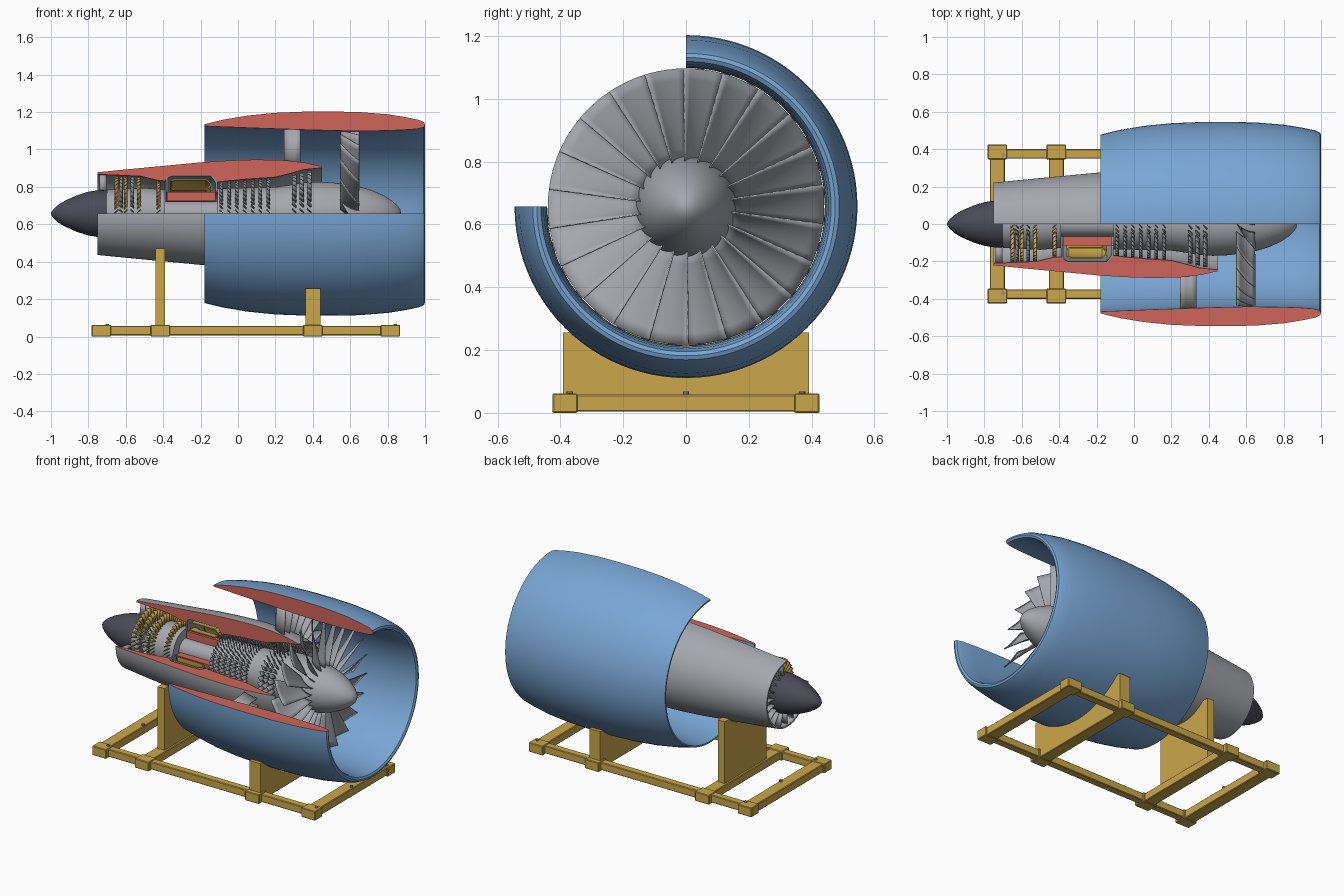
import bpy, bmesh
from math import sin, cos, pi, radians, sqrt

cube = bpy.data.objects.get("Cube")
if cube:
    bpy.data.objects.remove(cube, do_unlink=True)

AXIS_Z = 0.657      # height of the engine axis
CUT = radians(270)  # casings are opened by a quarter turn


def material(name, r, g, b):
    m = bpy.data.materials.new(name)
    m.use_nodes = True
    m.diffuse_color = (r, g, b, 1)
    m.node_tree.nodes["Principled BSDF"].inputs["Base Color"].default_value = (r, g, b, 1)
    return m


BLUE = material("nacelle blue", 0.19, 0.38, 0.66)
RED = material("cut face red", 0.62, 0.13, 0.10)
GREY = material("metal grey", 0.38, 0.39, 0.42)
STEEL = material("blade steel", 0.27, 0.28, 0.30)
DARK = material("exhaust dark grey", 0.07, 0.07, 0.095)
GOLD = material("gold", 0.60, 0.39, 0.07)


def finish(name, bm, mats, smooth=True):
    mesh = bpy.data.meshes.new(name)
    bmesh.ops.recalc_face_normals(bm, faces=bm.faces)
    bm.to_mesh(mesh)
    bm.free()
    ob = bpy.data.objects.new(name, mesh)
    bpy.context.collection.objects.link(ob)
    for m in mats:
        mesh.materials.append(m)
    if smooth:
        bpy.ops.object.select_all(action='DESELECT')
        ob.select_set(True)
        bpy.context.view_layer.objects.active = ob
        bpy.ops.object.shade_smooth_by_angle(angle=radians(35))
    return ob


def polar(x, r, a):
    # angle runs from the top, through the back, to the bottom
    return (x, r * sin(a), AXIS_Z + r * cos(a))


def casing(name, profile, mat, steps=72):
    """Closed (x, radius) profile swept three quarters round, with red cut faces."""
    bm = bmesh.new()
    rings = [[bm.verts.new(polar(x, r, CUT * i / steps)) for x, r in profile]
             for i in range(steps + 1)]
    n = len(profile)
    for a, b in zip(rings, rings[1:]):
        for j in range(n):
            k = (j + 1) % n
            bm.faces.new((a[j], a[k], b[k], b[j]))
    for ring in (rings[0], rings[-1]):
        bm.faces.new(ring).material_index = 1
    return finish(name, bm, [mat, RED])


def spindle(name, profile, mat, steps=64):
    """Open (x, radius) profile turned all the way round."""
    bm = bmesh.new()
    rings = [[bm.verts.new(polar(x, r, 2 * pi * i / steps)) for x, r in profile]
             for i in range(steps)]
    for i in range(steps):
        a, b = rings[i], rings[(i + 1) % steps]
        for j in range(len(profile) - 1):
            bm.faces.new((a[j], a[j + 1], b[j + 1], b[j]))
    bmesh.ops.remove_doubles(bm, verts=bm.verts, dist=1e-5)
    return finish(name, bm, [mat])


def blade_ring(name, stages, count, mat, thick, rows=2, cols=2, camber=0.0, span=2 * pi):
    """Stages are (x, r_in, r_out, half chord along x, half width at root, at tip)."""
    bm = bmesh.new()
    for x, r0, r1, half, w0, w1 in stages:
        for b in range(count):
            base = span * (b + 0.5) / count
            grid = []
            for i in range(rows):
                t = i / (rows - 1)
                r = r0 + (r1 - r0) * t
                w = w0 + (w1 - w0) * t
                row = []
                for j in range(cols):
                    c = 2 * j / (cols - 1) - 1
                    a = base - (c * w + camber * (1 - c * c)) / r
                    row.append(bm.verts.new(polar(x + c * half, r, a)))
                grid.append(row)
            for p, q in zip(grid, grid[1:]):
                for j in range(cols - 1):
                    bm.faces.new((p[j], p[j + 1], q[j + 1], q[j]))
    ob = finish(name, bm, [mat])
    mod = ob.modifiers.new("thickness", 'SOLIDIFY')
    mod.thickness = thick
    mod.offset = 0
    return ob


def box(name, x, y, z, bevel=0.004):
    bm = bmesh.new()
    bmesh.ops.create_cube(bm, size=1)
    for v in bm.verts:
        v.co = [lo + (hi - lo) * (c + 0.5) for c, (lo, hi) in zip(v.co, (x, y, z))]
    ob = finish(name, bm, [GOLD], smooth=False)
    mod = ob.modifiers.new("soft edges", 'BEVEL')
    mod.width = bevel
    mod.segments = 1
    return ob


# Outer nacelle and core cowl
casing("nacelle", [(-0.18, 0.478), (-0.08, 0.502), (0.05, 0.524), (0.2, 0.539), (0.35, 0.545),
                   (0.5, 0.546), (0.65, 0.543), (0.8, 0.531), (0.9, 0.515), (0.97, 0.5),
                   (0.995, 0.488), (1.0, 0.475), (0.993, 0.462), (0.96, 0.453), (0.88, 0.447),
                   (0.75, 0.443), (0.6, 0.442), (0.4, 0.447), (0.1, 0.457), (-0.18, 0.468)], BLUE)
casing("core_cowl", [(-0.75, 0.221), (-0.6, 0.236), (-0.4, 0.255), (-0.2, 0.274), (-0.05, 0.284),
                     (0.1, 0.289), (0.25, 0.285), (0.36, 0.272), (0.45, 0.252), (0.45, 0.245),
                     (0.35, 0.235), (0.28, 0.215), (0.2, 0.195), (0.05, 0.185), (-0.06, 0.175),
                     (-0.11, 0.168), (-0.14, 0.205), (-0.36, 0.205), (-0.39, 0.175),
                     (-0.43, 0.178), (-0.52, 0.2), (-0.65, 0.206), (-0.75, 0.21)], GREY)

# Combustion section: inner sleeve, gold liner, thin outer wall
casing("combustor_sleeve", [(-0.38, 0.068), (-0.12, 0.068), (-0.12, 0.116), (-0.38, 0.116)], RED)
liner = casing("combustor_liner", [(-0.36, 0.135), (-0.345, 0.125), (-0.17, 0.125), (-0.145, 0.145),
                                   (-0.145, 0.165), (-0.17, 0.185), (-0.345, 0.185), (-0.36, 0.175),
                                   (-0.352, 0.172), (-0.34, 0.178), (-0.172, 0.178), (-0.153, 0.163),
                                   (-0.153, 0.147), (-0.172, 0.132), (-0.34, 0.132), (-0.352, 0.138)], GOLD)
liner.data.materials[1] = GOLD
wall = casing("combustor_wall", [(-0.385, 0.116), (-0.375, 0.116), (-0.375, 0.19), (-0.355, 0.2),
                                 (-0.145, 0.2), (-0.12, 0.165), (-0.12, 0.116), (-0.11, 0.116),
                                 (-0.11, 0.17), (-0.14, 0.206), (-0.36, 0.206), (-0.385, 0.19)], STEEL)
wall.data.materials[1] = STEEL

# Rotating core with nose cone, and the exhaust plug
spindle("rotor_core", [(0.872, 0), (0.868, 0.02), (0.855, 0.04), (0.825, 0.068), (0.78, 0.097),
                       (0.72, 0.124), (0.65, 0.145), (0.58, 0.157), (0.5, 0.167), (0.42, 0.17),
                       (0.34, 0.165), (0.27, 0.152), (0.2, 0.142), (0.1, 0.14), (-0.11, 0.135),
                       (-0.11, 0.066), (-0.39, 0.066), (-0.39, 0.128), (-0.5, 0.138),
                       (-0.7, 0.128), (-0.7, 0)], GREY)
spindle("exhaust_plug", [(-0.7, 0), (-0.7, 0.124), (-0.74, 0.126), (-0.8, 0.117), (-0.86, 0.098),
                         (-0.92, 0.072), (-0.96, 0.048), (-0.985, 0.026), (-0.997, 0.01),
                         (-1.0, 0)], DARK)

# Fan, guide vanes and the small blade stages
blade_ring("fan_blades", [(0.597, 0.145, 0.44, 0.05, 0.024, 0.07)], 22, GREY, 0.005,
           rows=9, cols=6, camber=0.012)
blade_ring("outlet_guide_vanes", [(0.29, 0.27, 0.453, 0.043, 0.012, 0.012)], 24, GREY, 0.006,
           rows=3, cols=4, camber=0.006, span=CUT)
blade_ring("booster_blades", [(0.3 + 0.04 * i, 0.15, 0.212 + 0.009 * i, 0.01, 0.009, 0.011)
                              for i in range(3)], 36, STEEL, 0.005)
blade_ring("compressor_blades", [(-0.09 + 0.042 * i, 0.13, 0.172 + 0.003 * i, 0.008, 0.007, 0.009)
                                 for i in range(7)], 40, STEEL, 0.004)
blade_ring("turbine_blades", [(x, 0.125, top, 0.009, -0.007, -0.009) for x, top in
                              ((-0.65, 0.203), (-0.6, 0.2), (-0.53, 0.198), (-0.425, 0.175))],
           40, GOLD, 0.004)
blade_ring("turbine_stators", [(x, 0.125, 0.2, 0.008, 0.006, 0.008) for x in (-0.625, -0.565)],
           36, STEEL, 0.003)
blade_ring("exhaust_struts", [(-0.722, 0.12, 0.212, 0.018, 0, 0)], 14, GREY, 0.008, span=CUT)

# Stand: two rails, four crossbars with end blocks, bolts
for side, y in (("right", -0.375), ("left", 0.375)):
    box(side + "_rail", (-0.73, 0.82), (y - 0.025, y + 0.025), (0.006, 0.057))
bolts = bmesh.new()
for n, x in enumerate((-0.73, -0.415, 0.4, 0.815)):
    box(f"crossbar_{n}", (x - 0.04, x + 0.04), (-0.4, 0.4), (0.004, 0.058))
    for s in (-1, 1):
        ys = sorted((s * 0.345, s * 0.425))
        box(f"end_block_{n}_{'left' if s > 0 else 'right'}", (x - 0.052, x + 0.052), ys, (0, 0.062))
for x in (-0.7, 0.84):
    for y in (-0.37, 0, 0.37):
        res = bmesh.ops.create_cone(bolts, cap_ends=True, segments=10, radius1=0.01,
                                    radius2=0.01, depth=0.02)
        bmesh.ops.translate(bolts, verts=res["verts"], vec=(x, y, 0.058))
finish("bolts", bolts, [STEEL])


def cradle(name, x, half_x, half_y, top, radius, steps=24):
    """Upright plate whose top edge is a round saddle under the engine."""
    edge = sqrt(radius ** 2 - (AXIS_Z - top) ** 2)
    outline = [(half_y, top), (half_y, 0.05), (-half_y, 0.05), (-half_y, top)]
    for i in range(steps + 1):
        y = edge * (2 * i / steps - 1)
        outline.append((y, AXIS_Z - sqrt(radius ** 2 - y * y)))
    bm = bmesh.new()
    face = bm.faces.new([bm.verts.new((x - half_x, y, z)) for y, z in outline])
    ext = bmesh.ops.extrude_face_region(bm, geom=[face])
    bmesh.ops.translate(bm, vec=(2 * half_x, 0, 0),
                        verts=[v for v in ext["geom"] if isinstance(v, bmesh.types.BMVert)])
    finish(name, bm, [GOLD])


cradle("rear_cradle", -0.415, 0.025, 0.22, 0.47, 0.254)
cradle("front_cradle", 0.4, 0.04, 0.392, 0.256, 0.544)
